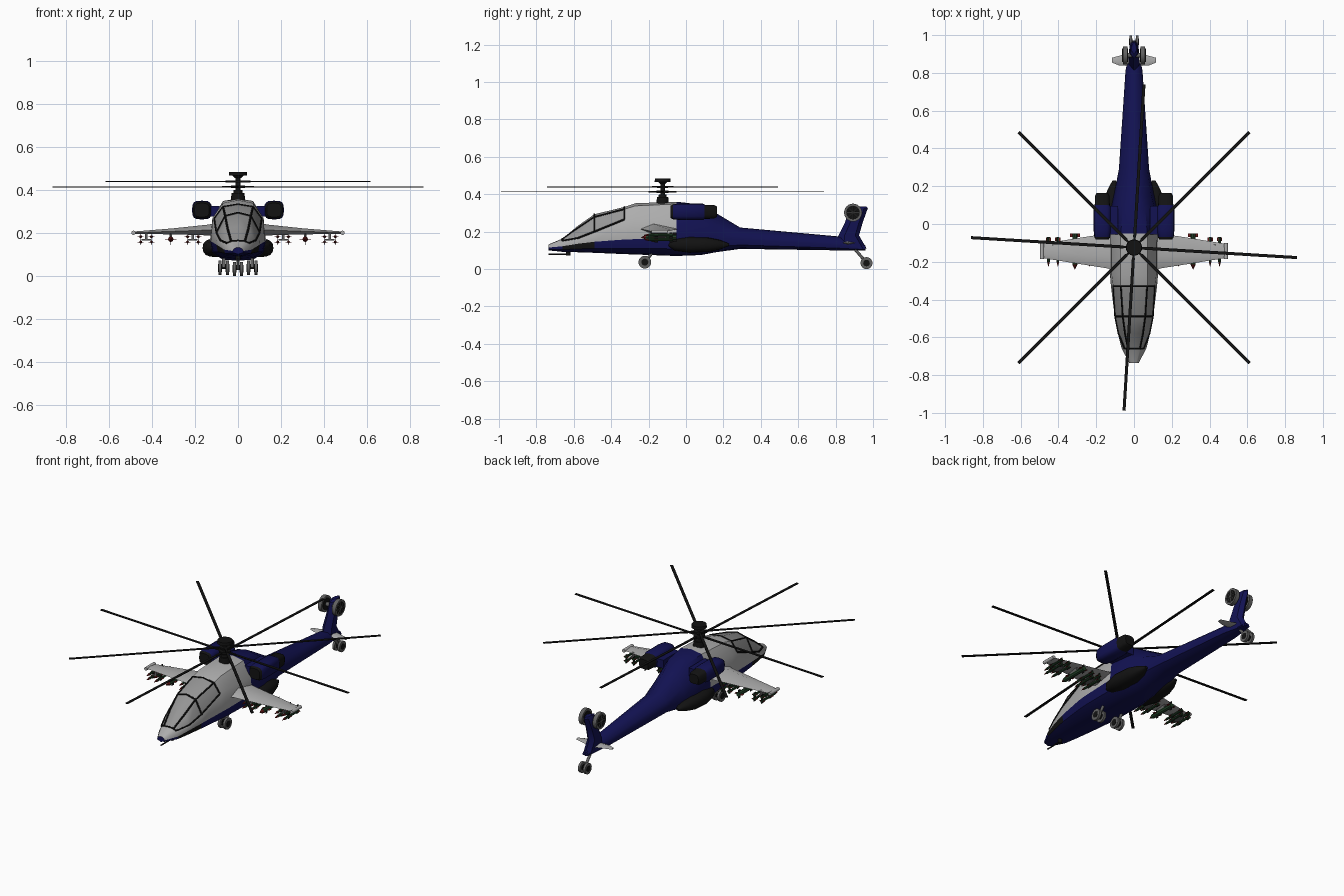
import bpy, bmesh, math
from mathutils import Vector, Matrix

if "Cube" in bpy.data.objects:
    bpy.data.objects.remove(bpy.data.objects["Cube"], do_unlink=True)


def material(name, *rgb):
    m = bpy.data.materials.new(name)
    m.use_nodes = True
    m.diffuse_color = (*rgb, 1)
    m.node_tree.nodes["Principled BSDF"].inputs["Base Color"].default_value = (*rgb, 1)
    return m


MATS = [material("light grey paint", .42, .42, .42), material("navy paint", .006, .006, .085),
        material("black", .006, .006, .006), material("glass grey", .3, .3, .3),
        material("tyre grey", .12, .12, .12), material("dark green", .015, .05, .02),
        material("dark red", .15, .01, .01)]
GREY, NAVY, BLACK, GLASS, TYRE, GREEN, RED = range(len(MATS))


def finish(bm, name, angle=35):
    bmesh.ops.recalc_face_normals(bm, faces=bm.faces[:])
    me = bpy.data.meshes.new(name)
    bm.to_mesh(me)
    bm.free()
    for m in MATS:
        me.materials.append(m)
    ob = bpy.data.objects.new(name, me)
    bpy.context.collection.objects.link(ob)
    bpy.ops.object.select_all(action='DESELECT')
    ob.select_set(True)
    bpy.context.view_layer.objects.active = ob
    bpy.ops.object.shade_smooth_by_angle(angle=math.radians(angle))
    return ob


def paint(verts, mat):
    for f in {f for v in verts for f in v.link_faces}:
        f.material_index = mat


def tube(bm, p, q, r, mat, r2=None, seg=12):
    p, q = Vector(p), Vector(q)
    d = q - p
    mtx = Matrix.Translation((p + q) / 2) @ d.to_track_quat('Z', 'Y').to_matrix().to_4x4()
    res = bmesh.ops.create_cone(bm, cap_ends=True, segments=seg, radius1=r,
                                radius2=r if r2 is None else r2, depth=d.length, matrix=mtx)
    paint(res["verts"], mat)


def box(bm, c, size, mat, turn=0):
    mtx = Matrix.Rotation(turn, 4, 'Z') @ Matrix.Translation(c) @ Matrix.Diagonal((*size, 1))
    paint(bmesh.ops.create_cube(bm, size=1, matrix=mtx)["verts"], mat)


def loft(bm, rings, rule):
    vs = [[bm.verts.new(p) for p in r] for r in rings]
    n = len(vs[0])
    for i in range(len(vs) - 1):
        for j in range(n):
            k = (j + 1) % n
            f = bm.faces.new((vs[i][j], vs[i][k], vs[i + 1][k], vs[i + 1][j]))
            f.material_index = rule(i, j)
    for i, end in ((0, vs[0]), (len(vs) - 2, vs[-1])):
        bm.faces.new(end).material_index = rule(i, 0)


def oval(y, cx, cz, rx, rz, n=16, power=.6):
    def soft(v):
        return math.copysign(abs(v) ** power, v)
    turns = [math.tau * i / n for i in range(n)]
    return [(cx + rx * soft(math.cos(a)), y, cz + rz * soft(math.sin(a))) for a in turns]


def wheel(bm, x, y, z, r, w, hub=.55):
    tube(bm, (x - w / 2, y, z), (x + w / 2, y, z), r, TYRE, seg=24)
    tube(bm, (x - w / 2 - .002, y, z), (x + w / 2 + .002, y, z), r * hub, BLACK, seg=16)


# Fuselage: y, bottom, waist x/z, shoulder x/z, roof edge x/z, roof
STATIONS = [(-.735, .10, .025, .115, .02, .125, .012, .13, .132),
            (-.66, .092, .065, .122, .05, .152, .032, .16, .163),
            (-.58, .09, .085, .135, .082, .165, .048, .218, .23),
            (-.49, .087, .102, .146, .1, .2, .06, .278, .293),
            (-.33, .08, .122, .158, .11, .265, .07, .32, .332),
            (-.27, .078, .127, .16, .118, .27, .072, .338, .352),
            (-.05, .07, .13, .165, .12, .262, .07, .348, .36),
            (.08, .075, .122, .165, .11, .25, .06, .333, .345),
            (.16, .09, .105, .165, .09, .23, .04, .285, .30),
            (.29, .108, .08, .16, .07, .19, .03, .215, .222),
            (.81, .10, .045, .13, .04, .15, .02, .172, .175),
            (.96, .1, .018, .11, .016, .118, .01, .124, .126)]


def half_section(y, zb, w, zm, s, zs, t, ze, zt):
    return [(0, y, zb), (.55 * w, y, zb + .005), (.92 * w, y, zb + .4 * (zm - zb)),
            (w, y, zm), (s, y, zs), (t, y, ze), (0, y, zt)]


halves = [half_section(*s) for s in STATIONS]
rings = [h + [(-x, y, z) for x, y, z in h[-2:0:-1]] for h in halves]


def body_paint(i, j):
    band = min(j, 11 - j)
    if band < 3:
        return BLACK if band == 2 and i in (1, 2) else NAVY
    if i > 5:
        return NAVY
    return GLASS if band > 3 and 1 <= i <= 3 else GREY


bm = bmesh.new()
loft(bm, rings, body_paint)
finish(bm, "fuselage")

# Canopy frame bars along the glass edges
bm = bmesh.new()
for side in (-1, 1):
    path = [[Vector((side * x, y, z)) for x, y, z in h] for h in halves[1:5]]
    for a, b in zip(path, path[1:]):
        for k in (4, 5):
            tube(bm, a[k], b[k], .005, BLACK, seg=6)
    for row in (path[0], path[2], path[3]):
        for k in (4, 5):
            tube(bm, row[k], row[k + 1], .005, BLACK, seg=6)
finish(bm, "canopy_frame")

# Tail fin: z, leading y, trailing y, half width
bm = bmesh.new()
fin = []
for z, a, b, w in [(.11, .79, .965, .03), (.18, .815, .925, .03), (.25, .85, .945, .026),
                   (.325, .875, .972, .02), (.335, .9, .965, .014)]:
    m = a + .3 * (b - a)
    fin.append([(0, a, z), (w, m, z), (w * .8, b - .02, z), (0, b, z), (-w * .8, b - .02, z), (-w, m, z)])
loft(bm, fin, lambda i, j: NAVY)
finish(bm, "tail_fin")

# Tail fans on both sides of the fin
bm = bmesh.new()
tube(bm, (-.06, .893, .302), (.06, .893, .302), .012, TYRE)
for side in (-1, 1):
    x = side * .047
    wheel(bm, x, .893, .302, .048, .024, .76)
    for k in range(4):
        a = math.pi * k / 4
        d = Vector((0, math.cos(a), math.sin(a))) * .036
        c = Vector((x + side * .014, .893, .302))
        tube(bm, c - d, c + d, .002, TYRE, seg=6)
finish(bm, "tail_fans")

# Tailplane and wings: tapering plates with (x, leading y, trailing y, z, half thickness)
def surface(name, sections):
    for side, word in ((1, "left"), (-1, "right")):
        bm = bmesh.new()
        rows = []
        for x, a, b, z, t in sections:
            m = a + .35 * (b - a)
            rows.append([(side * x, a, z), (side * x, m, z + t), (side * x, b, z), (side * x, m, z - t)])
        loft(bm, rows, lambda i, j: GREY)
        finish(bm, word + "_" + name, 60)


surface("tailplane", [(0, .835, .915, .14, .01), (.08, .84, .89, .14, .007), (.117, .855, .88, .14, .004)])
surface("wing", [(.09, -.26, -.03, .215, .032), (.14, -.235, -.05, .213, .025),
                 (.3, -.21, -.075, .207, .014), (.485, -.18, -.105, .2, .006)])

# Engines, sponsons and wing tip rails
for side, word in ((1, "left"), (-1, "right")):
    cx = side * .168
    bm = bmesh.new()
    shape = [(-.082, .034), (-.07, .042), (-.03, .046), (.09, .046), (.1, .04), (.15, .038), (.165, .03)]
    loft(bm, [oval(y, cx, .306, r, r * .95) for y, r in shape],
         lambda i, j: BLACK if i in (0, 4, 5) else NAVY)
    box(bm, (side * .115, .02, .3), (.06, .15, .05), NAVY)
    finish(bm, word + "_engine")
    bm = bmesh.new()
    shape = [(-.1, .2), (-.06, .75), (.02, 1), (.12, .9), (.18, .6), (.23, .15)]
    loft(bm, [oval(y, side * .105, .13, .06 * k, .043 * k, power=.8) for y, k in shape],
         lambda i, j: BLACK)
    finish(bm, word + "_sponson")
    bm = bmesh.new()
    tube(bm, (side * .487, -.185, .2), (side * .487, -.1, .2), .01, GREY)
    finish(bm, word + "_wing_tip_rail")


# Underwing weapons
def missile(bm, x, z, r, a=-.2, b=-.07):
    tube(bm, (x, a, z), (x, b, z), r, GREEN, seg=8)
    tube(bm, (x, a, z), (x, a - .025, z), r, RED, .001, seg=8)
    for y in (a + .04, b - .01):
        box(bm, (x, y, z), (r * 4, .018, .002), RED)
        box(bm, (x, y, z), (.002, .018, r * 4), BLACK)


for side, word in ((1, "left"), (-1, "right")):
    bm = bmesh.new()
    for cx in (.21, .428):
        x = side * cx
        box(bm, (x, -.14, .185), (.012, .07, .04), TYRE)
        box(bm, (x, -.14, .168), (.045, .06, .006), TYRE)
        for dx in (-.025, .025):
            for z in (.157, .182):
                missile(bm, x + dx, z, .007)
    box(bm, (side * .313, -.14, .19), (.01, .06, .03), TYRE)
    missile(bm, side * .313, .17, .013, -.215, -.05)
    finish(bm, word + "_weapons")

# Landing gear
bm = bmesh.new()
for side in (-1, 1):
    x = side * .066
    tube(bm, (x, -.17, .1), (x, -.22, .037), .008, TYRE)
    tube(bm, (x - .02, -.22, .037), (x + .02, -.22, .037), .006, BLACK)
    for dx in (-.017, .017):
        wheel(bm, x + dx, -.22, .037, .034, .014)
    wheel(bm, side * .017, .965, .032, .032, .014)
tube(bm, (0, .9, .11), (0, .965, .034), .008, TYRE)
tube(bm, (-.02, .965, .032), (.02, .965, .032), .006, BLACK)
finish(bm, "landing_gear")

# Nose gun
bm = bmesh.new()
tube(bm, (0, -.735, .079), (0, -.62, .079), .004, BLACK, seg=8)
tube(bm, (0, -.63, .072), (0, -.63, .1), .012, BLACK)
finish(bm, "nose_gun")

# Rotor mast: stacked discs of (bottom, top, lower radius, upper radius)
HUB = Vector((0, -.125, 0))
bm = bmesh.new()
for a, b, r, r2 in [(.345, .385, .034, .03), (.385, .4, .022, .02), (.4, .47, .012, .012),
                    (.408, .42, .032, .032), (.434, .444, .03, .03), (.455, .466, .014, .025),
                    (.466, .483, .043, .041)]:
    tube(bm, HUB + Vector((0, 0, a)), HUB + Vector((0, 0, b)), r, BLACK, r2, seg=24)
finish(bm, "rotor_mast")

# Two stacked four-blade rotors
for name, z, start in (("lower_rotor", .414, -3.5), ("upper_rotor", .439, 45)):
    bm = bmesh.new()
    for k in range(4):
        turn = math.radians(start + 90 * k)
        box(bm, (.46, 0, z), (.81, .016, .004), BLACK, turn)
        box(bm, (.045, 0, z), (.06, .012, .008), BLACK, turn)
    finish(bm, name).location = HUB
